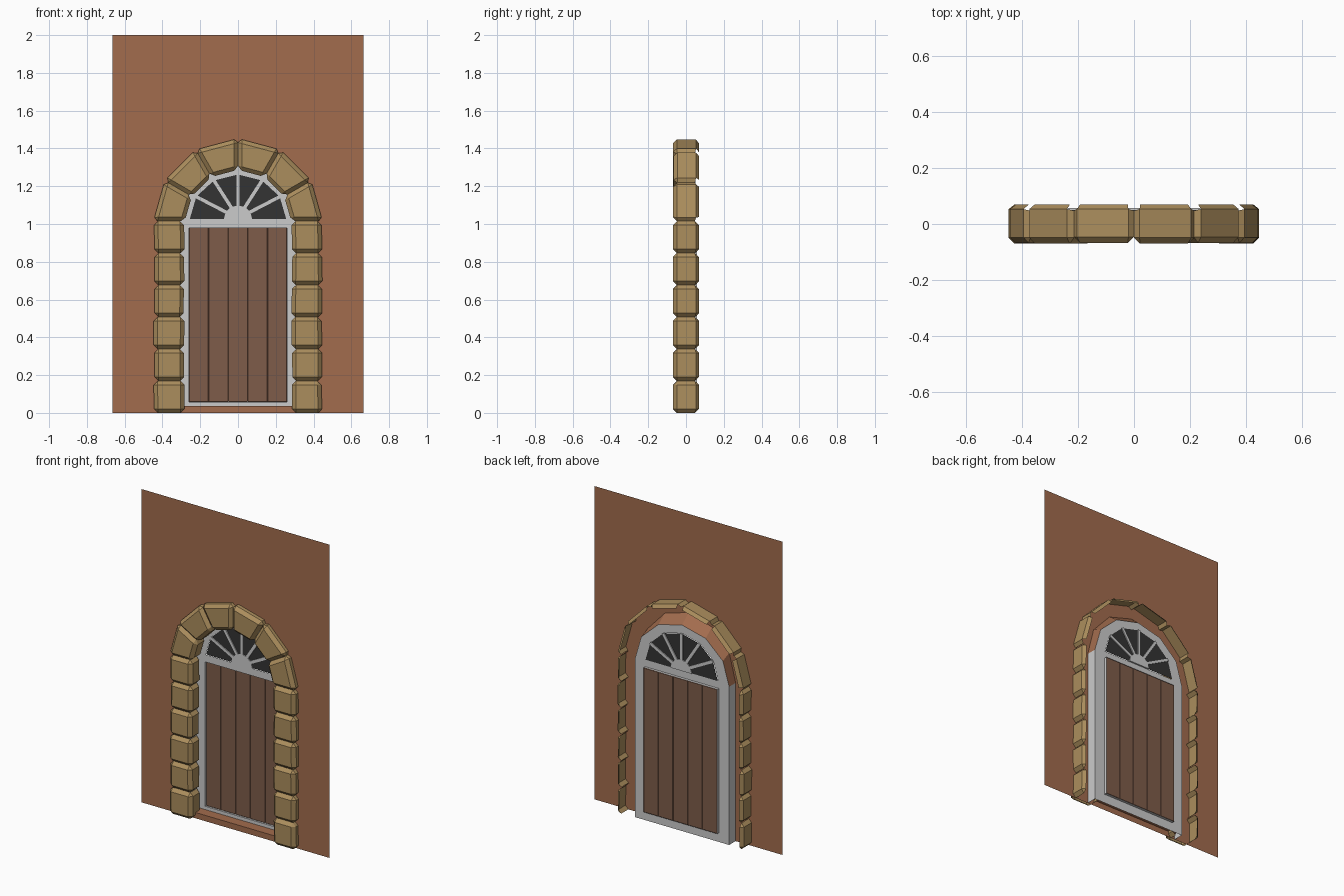
import bpy, bmesh, math, random
from mathutils import Vector

if "Cube" in bpy.data.objects:
    bpy.data.objects.remove(bpy.data.objects["Cube"])

random.seed(4)
WALL_Y, FRAME_Y, DOOR_Y, SPRING = -0.025, 0.04, 0.053, 1.01


def material(name, rgb):
    m = bpy.data.materials.new(name)
    m.diffuse_color = (*rgb, 1)
    m.use_nodes = True
    m.node_tree.nodes["Principled BSDF"].inputs["Base Color"].default_value = m.diffuse_color
    return m


BRICK = material("brick", (0.36, 0.15, 0.075))
STONE = material("sandstone", (0.41, 0.27, 0.11))
WOOD = material("wood", (0.21, 0.107, 0.068))
GLASS = material("dark_glass", (0.034, 0.034, 0.034))


def finish(bm, name, mat=None):
    me = bpy.data.meshes.new(name)
    bm.to_mesh(me)
    bm.free()
    if mat:
        me.materials.append(mat)
    ob = bpy.data.objects.new(name, me)
    bpy.context.collection.objects.link(ob)
    return ob


def arc(w, z, rise, n=6):
    return [(w * math.cos(math.pi * i / n), z + rise * math.sin(math.pi * i / n))
            for i in range(n + 1)]


def rect(w, z0, z1):
    return [(-w, z0), (w, z0), (w, z1), (-w, z1)]


def sheet(name, loops, y, mat=None):
    """Flat upright panel: first loop is the outline, others are holes."""
    bm = bmesh.new()
    edges = []
    for loop in loops:
        vs = [bm.verts.new((x, y, z)) for x, z in loop]
        edges += [bm.edges.new((vs[i - 1], vs[i])) for i in range(len(vs))]
    bmesh.ops.triangle_fill(bm, use_beauty=True, edges=edges, normal=(0, -1, 0))
    bmesh.ops.dissolve_limit(bm, angle_limit=0.01, verts=bm.verts[:], edges=bm.edges[:])
    return finish(bm, name, mat)


def loft(name, a, ya, b, yb, mat=None, closed=False):
    """Strip joining two matching outlines at different depths."""
    bm = bmesh.new()
    va = [bm.verts.new((x, ya, z)) for x, z in a]
    vb = [bm.verts.new((x, yb, z)) for x, z in b]
    for i in range(0 if closed else 1, len(a)):
        bm.faces.new((va[i - 1], va[i], vb[i], vb[i - 1]))
    return finish(bm, name, mat)


def prism(name, pts, y0, y1, mat=None, bevel=0):
    bm = bmesh.new()
    f = bm.faces.new([bm.verts.new((x, y0, z)) for x, z in pts])
    ext = bmesh.ops.extrude_face_region(bm, geom=[f])["geom"]
    for v in ext:
        if isinstance(v, bmesh.types.BMVert):
            v.co.y = y1
    bmesh.ops.recalc_face_normals(bm, faces=bm.faces[:])
    if bevel:
        bmesh.ops.bevel(bm, geom=bm.edges[:], offset=bevel, segments=1, affect='EDGES')
    return finish(bm, name, mat)


def stone(name, inner0, outer0, outer1, inner1):
    """Chamfered block, open where it meets its neighbours and at the back."""
    bm = bmesh.new()
    pts = (inner0, outer0, outer1, inner1)
    front_y = -0.07 + random.uniform(0, 0.003)
    front = [bm.verts.new((x, front_y, z)) for x, z in pts]
    back = [bm.verts.new((x, y, z)) for (x, z), y in zip(pts, (0.035, 0.074, 0.074, 0.035))]
    bm.faces.new(front)
    bm.faces.new(back[::-1])
    for i in range(4):
        bm.faces.new((front[i - 1], front[i], back[i], back[i - 1]))
    bmesh.ops.recalc_face_normals(bm, faces=bm.faces[:])
    bmesh.ops.bevel(bm, geom=bm.edges[:], offset=0.021, segments=1, affect='EDGES')
    bm.normal_update()
    a, b, c, d = (Vector((x, 0, z)) for x, z in pts)
    out = (b + c - a - d).normalized()
    along = Vector((-out.z, 0, out.x))
    hidden = [f for f in bm.faces if abs(f.normal.dot(along)) > 0.92
              or (f.normal.y > 0.3 and f.normal.dot(out) < 0.4)]
    bmesh.ops.delete(bm, geom=hidden, context='FACES')
    return finish(bm, name, STONE)


# Wall sheet with arched opening and its brick reveal
wall_arch = arc(0.333, SPRING, 0.36)
frame_arch = arc(0.333, SPRING, 0.305)
sheet("wall", [rect(0.665, 0, 2), [(-0.333, 0.037), (0.333, 0.037)] + wall_arch], WALL_Y, BRICK)
loft("arch_reveal", wall_arch, WALL_Y, frame_arch, FRAME_Y, BRICK)
sill = [(-0.333, 0.037), (0.333, 0.037)]
loft("sill", sill, WALL_Y, sill, FRAME_Y, BRICK)

# Door frame sheet, jamb sides and door rebate
door_hole = rect(0.26, 0.058, 0.98)
fan_hole = arc(0.255, 1.027, 0.235)
sheet("door_frame", [[(-0.333, 0), (0.333, 0)] + frame_arch, door_hole, fan_hole], FRAME_Y)
loft("door_rebate", door_hole, FRAME_Y, door_hole, DOOR_Y + 0.004, closed=True)
for side, s in (("left", -1), ("right", 1)):
    jamb = [(0.333 * s, 0), (0.333 * s, SPRING)]
    loft("jamb_" + side, jamb, WALL_Y, jamb, FRAME_Y)

# Door planks
pw = 0.52 / 5
for i in range(5):
    x = -0.26 + i * pw
    prism(f"door_plank_{i + 1}", [(x, 0.058), (x + pw, 0.058), (x + pw, 0.98), (x, 0.98)],
          DOOR_Y - 0.003, DOOR_Y + 0.004, WOOD, bevel=0.002)

# Fanlight glass, hub and radiating bars
sheet("fanlight_glass", [fan_hole], FRAME_Y + 0.004, GLASS)
prism("fanlight_hub", arc(0.075, 1.027, 0.072), FRAME_Y - 0.002, FRAME_Y + 0.010)
for i in range(1, 6):
    t = math.pi * i / 6
    d, n = Vector((math.cos(t), math.sin(t))), Vector((-math.sin(t), math.cos(t))) * 0.009
    o = Vector((0, 1.027))
    a, b = o + d * 0.06, o + Vector((0.255 * d.x, 0.235 * d.y))
    prism(f"fanlight_bar_{i}", [a - n, b - n, b + n, a + n], FRAME_Y - 0.002, FRAME_Y + 0.010)

# Stone surround: six blocks per jamb, three arch blocks per side
R_IN, R_OUT, H = 0.282, 0.448, 1.015 / 6
for side, s in (("left", -1), ("right", 1)):
    for i in range(6):
        xi, xo = [(R_IN + random.uniform(0, 0.006)) * s for _ in "ab"], \
                 [(R_OUT - random.uniform(0, 0.008)) * s for _ in "ab"]
        z0, z1 = i * H, (i + 1) * H
        stone(f"jamb_stone_{side}_{i + 1}", (xi[0], z0), (xo[0], z0), (xo[1], z1), (xi[1], z1))
    for i in range(3):
        p = [(r * math.cos(math.radians(g)) * s, 1.005 + r * math.sin(math.radians(g)) + (0.01 if g == 0 else 0))
             for r, g in ((R_IN, i * 30), (R_OUT, i * 30), (R_OUT, i * 30 + 30), (R_IN, i * 30 + 30))]
        stone(f"arch_stone_{side}_{i + 1}", *p)
